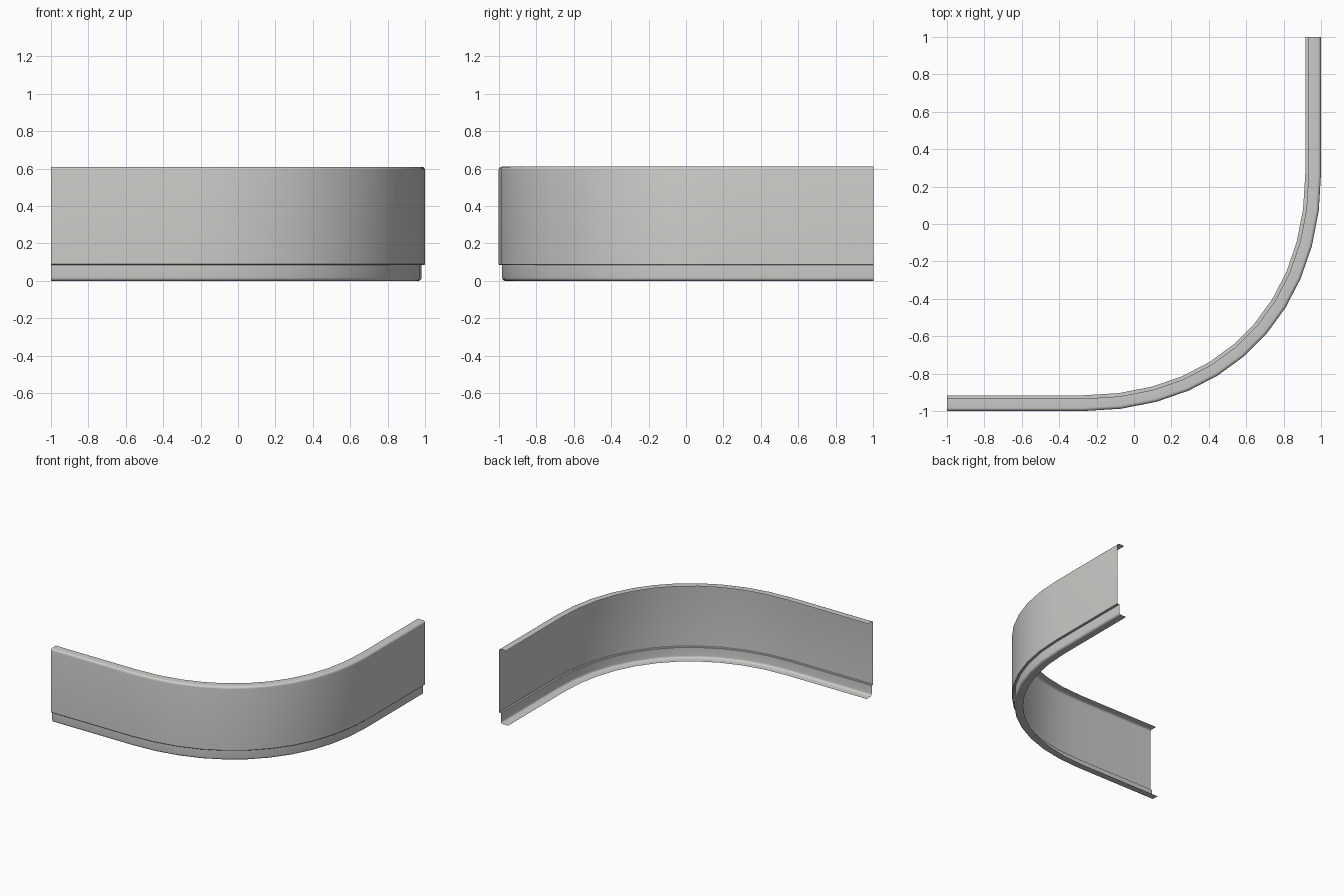
import bpy, bmesh, math
from mathutils import Vector
from mathutils.geometry import interpolate_bezier

cube = bpy.data.objects.get("Cube")
if cube:
    bpy.data.objects.remove(cube, do_unlink=True)

HEIGHT, STEP_Z, STEP_IN, LIP = 0.61, 0.085, 0.018, 0.066
BEND, HANDLE = 0.27, 0.76


def rounded(cx, cz, r, start, steps=5):
    """Quarter-round of profile points, turning clockwise from start degrees."""
    angles = [math.radians(start - 90 * i / steps) for i in range(steps + 1)]
    return [(cx + r * math.cos(a), cz + r * math.sin(a)) for a in angles]


# Sheet cross-section as (distance inward, height), from bottom lip to top lip
r = 0.018
profile = [(STEP_IN + LIP, 0)]
profile += rounded(STEP_IN + r, r, r, 270)
profile += [(STEP_IN, STEP_Z), (0.004, STEP_Z), (0, STEP_Z + 0.004)]
profile += rounded(r, HEIGHT - r, r, 180)
profile += [(LIP, HEIGHT)]

# Plan path: straight run, smooth bend, straight run
bend = interpolate_bezier(Vector((-BEND, -1)), Vector((HANDLE - BEND, -1)),
                          Vector((1, BEND - HANDLE)), Vector((1, BEND)), 12)
path = [Vector((-1, -1))] + [Vector(p[:2]) for p in bend] + [Vector((1, 1))]


def inward(i):
    """Mitred inward offset direction at a path point."""
    normals = []
    for a, b in ((i - 1, i), (i, i + 1)):
        if a >= 0 and b < len(path):
            d = (path[b] - path[a]).normalized()
            normals.append(Vector((-d.y, d.x)))
    m = sum(normals, Vector((0, 0))).normalized()
    return m / m.dot(normals[0])


# Sweep the cross-section along the path
bm = bmesh.new()
rows = []
for i, p in enumerate(path):
    n = inward(i)
    rows.append([bm.verts.new((p.x + n.x * d, p.y + n.y * d, z)) for d, z in profile])
for a, b in zip(rows, rows[1:]):
    for j in range(len(profile) - 1):
        bm.faces.new((a[j], b[j], b[j + 1], a[j + 1]))
mesh = bpy.data.meshes.new("curved_panel")
bm.to_mesh(mesh)
bm.free()
panel = bpy.data.objects.new("curved_panel", mesh)
bpy.context.collection.objects.link(panel)

# Plain grey sheet
grey = bpy.data.materials.new("light_grey")
grey.use_nodes = True
colour = (0.6, 0.6, 0.58, 1)
grey.diffuse_color = colour
grey.node_tree.nodes["Principled BSDF"].inputs["Base Color"].default_value = colour
mesh.materials.append(grey)

bpy.ops.object.select_all(action='DESELECT')
panel.select_set(True)
bpy.context.view_layer.objects.active = panel
bpy.ops.object.shade_smooth_by_angle(angle=math.radians(30))
